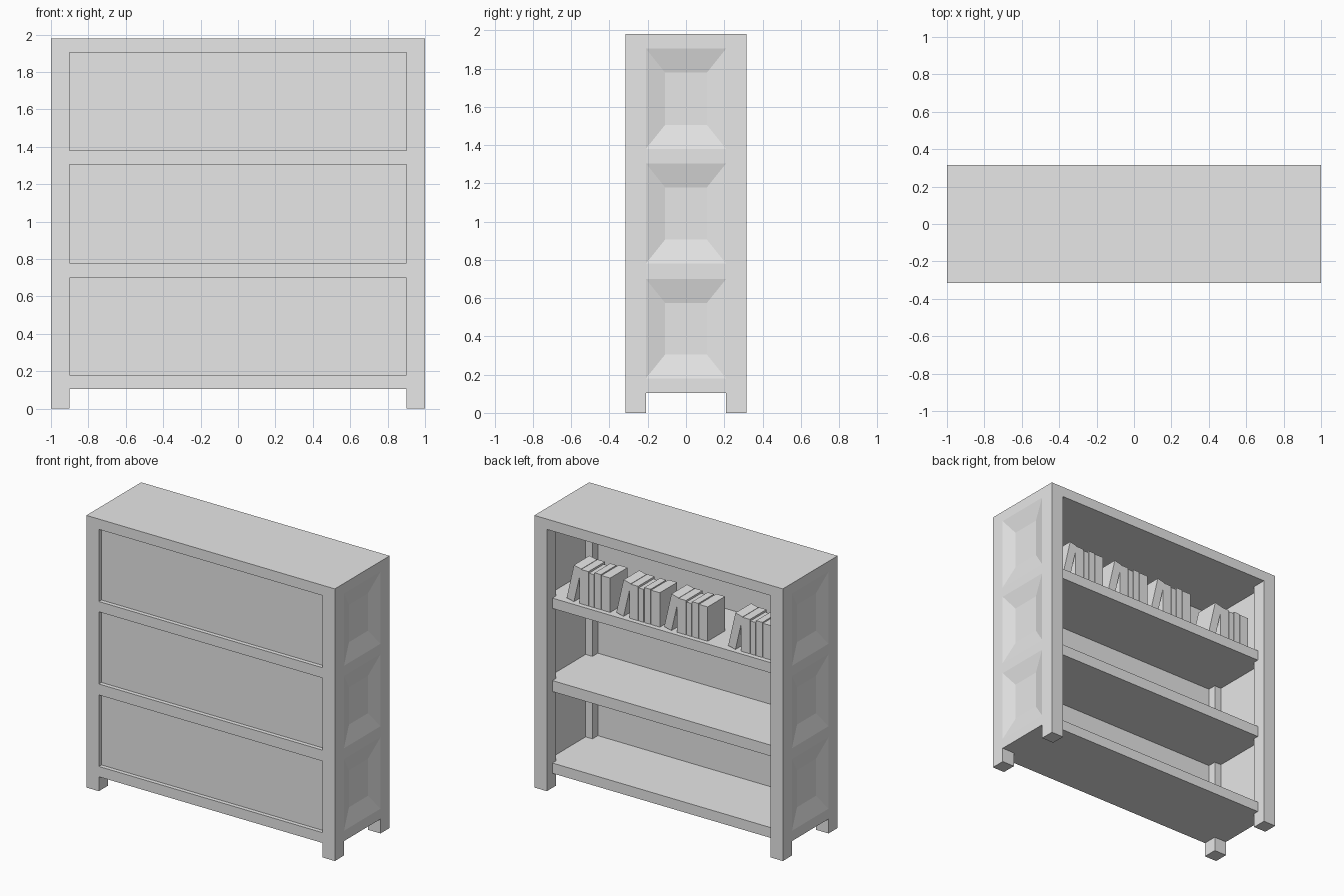
import bpy, bmesh, math
from mathutils import Matrix, Vector

if "Cube" in bpy.data.objects:
    bpy.data.objects.remove(bpy.data.objects["Cube"], do_unlink=True)

GREY = (0.8, 0.8, 0.8, 1)
grey = bpy.data.materials.new("plain_grey")
grey.diffuse_color = GREY
grey.use_nodes = True
grey.node_tree.nodes["Principled BSDF"].inputs["Base Color"].default_value = GREY


def add_object(name, bm):
    mesh = bpy.data.meshes.new(name)
    bm.normal_update()
    bm.to_mesh(mesh)
    bm.free()
    mesh.materials.append(grey)
    obj = bpy.data.objects.new(name, mesh)
    bpy.context.scene.collection.objects.link(obj)
    return obj


def box(name, x, y, z):
    """Box from (min, max) pairs on each axis."""
    bm = bmesh.new()
    bmesh.ops.create_cube(bm, size=1)
    for v in bm.verts:
        v.co = [r[0] if c < 0 else r[1] for c, r in zip(v.co, (x, y, z))]
    return add_object(name, bm)


HALF_W, HALF_D, TOP = 1.0, 0.315, 1.98
INNER_X, INNER_Y = 0.9, 0.21        # post inner faces
BAYS = [(0.18, 0.70), (0.78, 1.305), (1.38, 1.905)]
BOTTOM = 0.105
FAR = 1.5


def dish_cutter(side, z0, z1):
    """Tapered cutter for the sunken side panels."""
    bm = bmesh.new()
    bmesh.ops.create_cube(bm, size=2)
    for v in bm.verts:
        outer = v.co.x * side > 0
        taper = 1.48 if outer else 0.52
        v.co = (side * (HALF_W + (0.03 if outer else -0.03)),
                v.co.y * INNER_Y * taper,
                (z0 + z1) / 2 + v.co.z * (z1 - z0) / 2 * taper)
    bmesh.ops.recalc_face_normals(bm, faces=bm.faces)
    return add_object("side_panel_cutter", bm)


# Bookcase frame: solid block with legs, bays and panels cut out
frame = box("bookcase_frame", (-HALF_W, HALF_W), (-HALF_D, HALF_D), (0, TOP))
cutters = [
    box("leg_gap_cutter", (-INNER_X, INNER_X), (-FAR, FAR), (-1, BOTTOM)),
    box("leg_gap_cutter", (-FAR, FAR), (-INNER_Y, INNER_Y), (-1, BOTTOM)),
    box("shelf_setback_cutter", (-INNER_X, INNER_X), (0.25, FAR), (-1, BAYS[-1][1])),
]
for bay in BAYS:
    cutters += [
        box("front_recess_cutter", (-INNER_X, INNER_X), (-FAR, -0.285), bay),
        box("bay_cutter", (-INNER_X, INNER_X), (-0.272, FAR), bay),
        box("side_hollow_cutter", (-0.955, 0.955), (-INNER_Y, INNER_Y), bay),
        dish_cutter(1, *bay),
        dish_cutter(-1, *bay),
    ]
for cutter in cutters:
    mod = frame.modifiers.new("cut", "BOOLEAN")
    mod.operation, mod.solver, mod.object = "DIFFERENCE", "EXACT", cutter
    cutter.hide_render = True

# Bake the cuts and drop the cutters
depsgraph = bpy.context.evaluated_depsgraph_get()
baked = bpy.data.meshes.new_from_object(frame.evaluated_get(depsgraph))
frame.modifiers.clear()
frame.data = baked
for cutter in cutters:
    bpy.data.objects.remove(cutter, do_unlink=True)

# Books on the top shelf: (offset, thickness, height, depth) in each group
SHELF_Z = BAYS[-1][0]
ROW = [(0.105, 0.07, 0.25, 0.19), (0.18, 0.04, 0.24, 0.17),
       (0.225, 0.05, 0.255, 0.18), (0.28, 0.07, 0.25, 0.2)]


def book(name, x, thickness, height, depth, lean=0):
    obj = box(name, (-thickness, 0), (-depth, 0), (0, height))
    # Lean towards -x, resting on the lower edge
    obj.data.transform(Matrix.Translation((0, 0, thickness * math.sin(lean)))
                       @ Matrix.Rotation(-lean, 4, "Y"))
    obj.location = Vector((x, 0.215, SHELF_Z))


for group, start in enumerate((0.81, 0.41, 0.025, -0.49), 1):
    book(f"leaning_book_{group}", start, 0.06, 0.26, 0.18, math.radians(13))
    for n, (offset, thickness, height, depth) in enumerate(ROW, 1):
        book(f"book_{group}_{n}", start - offset, thickness, height, depth)
